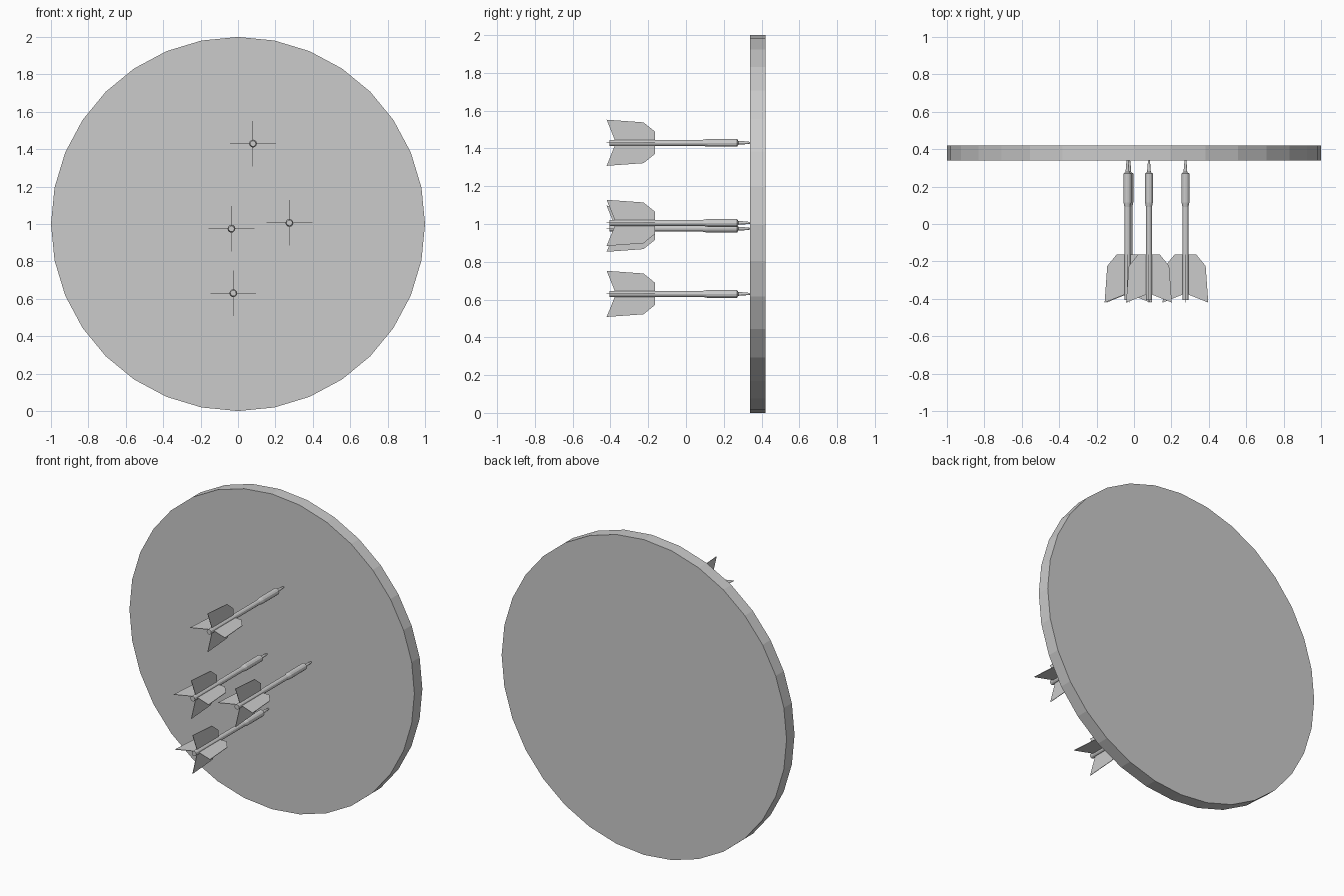
import bpy, bmesh, math

if "Cube" in bpy.data.objects:
    bpy.data.objects.remove(bpy.data.objects["Cube"])

grey = bpy.data.materials.new("plain grey")
grey.diffuse_color = (0.6, 0.6, 0.6, 1)
grey.use_nodes = True
grey.node_tree.nodes["Principled BSDF"].inputs["Base Color"].default_value = grey.diffuse_color

def finish(name, bm):
    bmesh.ops.recalc_face_normals(bm, faces=bm.faces)
    me = bpy.data.meshes.new(name)
    bm.to_mesh(me)
    bm.free()
    me.materials.append(grey)
    ob = bpy.data.objects.new(name, me)
    bpy.context.collection.objects.link(ob)
    return ob

def lathe(name, profile, sides, loc):
    """Solid of revolution along y from (y, radius) pairs."""
    bm = bmesh.new()
    rings = []
    for y, r in profile:
        rings.append([bm.verts.new((r * math.sin(2 * math.pi * i / sides), y,
                                    r * math.cos(2 * math.pi * i / sides)))
                      for i in range(sides)])
    for a, b in zip(rings, rings[1:]):
        for i in range(sides):
            j = (i + 1) % sides
            bm.faces.new((a[i], a[j], b[j], b[i]))
    bm.faces.new(rings[0])
    bm.faces.new(rings[-1])
    ob = finish(name, bm)
    ob.location = loc
    return ob

def flights(name, loc):
    """Four thin fins around the shaft."""
    outline = [(-0.375, 0.01), (-0.42, 0.122), (-0.225, 0.108),
               (-0.163, 0.058), (-0.163, 0.01)]
    t = 0.0015
    bm = bmesh.new()
    for k in range(4):
        c, s = round(math.cos(k * math.pi / 2)), round(math.sin(k * math.pi / 2))
        sides = [[bm.verts.new((r * c - d * s, y, r * s + d * c)) for y, r in outline]
                 for d in (-t, t)]
        bm.faces.new(sides[0])
        bm.faces.new(sides[1][::-1])
        for i in range(len(outline)):
            j = (i + 1) % len(outline)
            bm.faces.new((sides[0][i], sides[0][j], sides[1][j], sides[1][i]))
    ob = finish(name, bm)
    ob.location = loc

# Round board
lathe("board", [(0.34, 1.0), (0.42, 1.0)], 32, (0, 0, 1))

# Darts stuck in the board: shaft, barrel, point and flights
spots = [(0.08, 1.43), (0.275, 1.006), (-0.035, 0.975), (-0.025, 0.63)]
for n, (x, z) in enumerate(spots, 1):
    loc = (x, 0, z)
    lathe(f"dart_{n}_body",
          [(-0.405, 0.016), (0.09, 0.016), (0.115, 0.021), (0.27, 0.021),
           (0.277, 0.010), (0.31, 0.008), (0.345, 0.004)], 12, loc)
    flights(f"dart_{n}_flights", loc)
